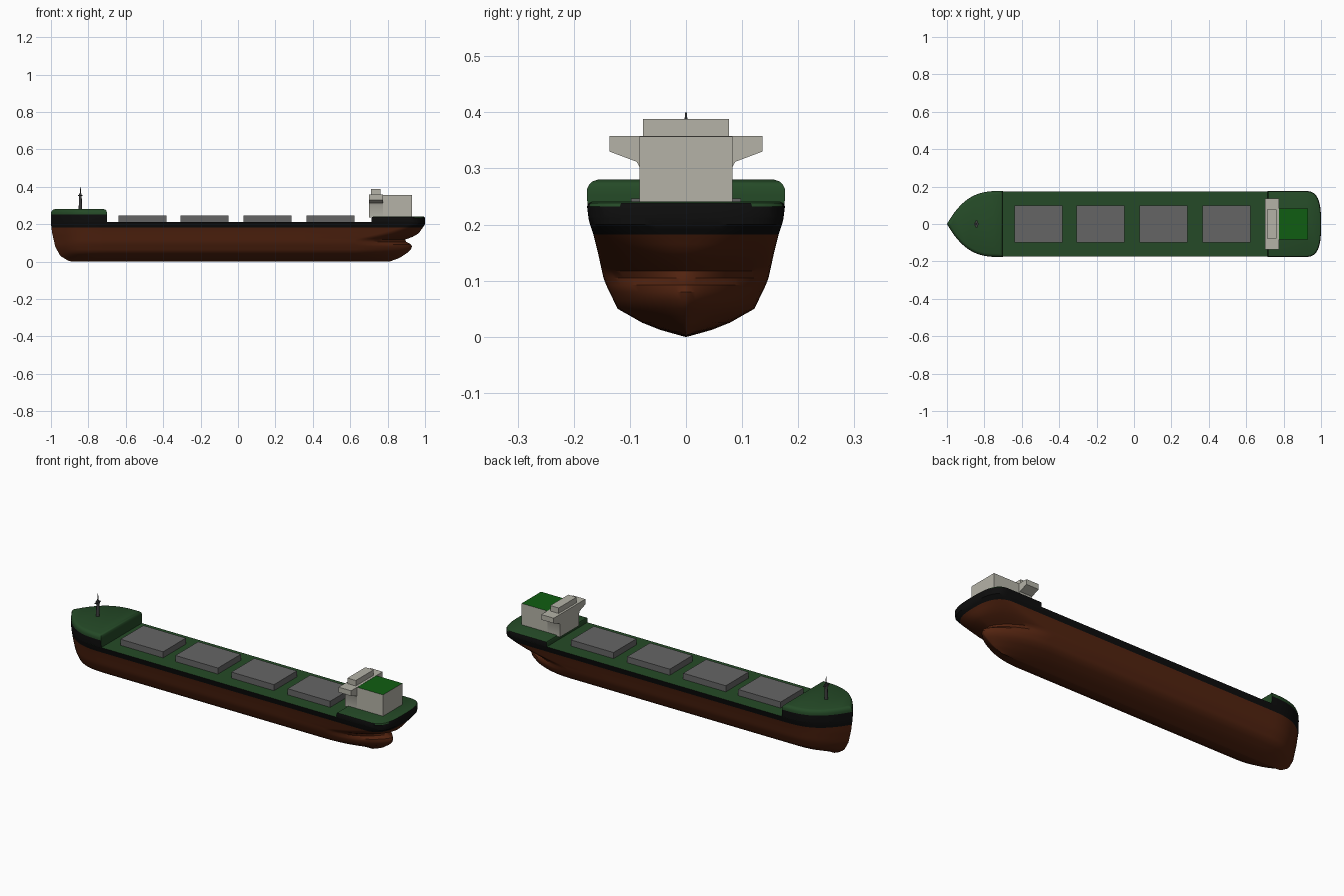
import bpy, bmesh, math
from mathutils import Vector

if "Cube" in bpy.data.objects:
    bpy.data.objects.remove(bpy.data.objects["Cube"])


def mat(name, r, g, b):
    m = bpy.data.materials.new(name)
    m.diffuse_color = (r, g, b, 1)
    m.use_nodes = True
    m.node_tree.nodes["Principled BSDF"].inputs["Base Color"].default_value = m.diffuse_color
    return m


RED = mat("red_brown_antifouling", 0.085, 0.017, 0.005)
BLACK = mat("black_topsides", 0.004, 0.004, 0.004)
GREEN = mat("deck_green", 0.018, 0.068, 0.02)
ROOF = mat("roof_green", 0.005, 0.11, 0.006)
GREY = mat("hatch_grey", 0.13, 0.13, 0.13)
CREAM = mat("house_cream", 0.46, 0.45, 0.39)
DARK = mat("mast_grey", 0.05, 0.05, 0.05)

# lines of the ship by height z
WIDTH = [(0, .002), (.012, .045), (.025, .078), (.05, .122), (.1, .146),
         (.15, .157), (.182, .165), (.2, .171), (.22, .176), (.3, .178)]
STEM = [(0, -.89), (.006, -.91), (.03, -.95), (.08, -.977), (.15, -.993), (.2, -1), (.3, -1)]
STERN = [(0, .81), (.02, .865), (.05, .91), (.065, .925), (.08, .93), (.092, .925),
         (.105, .90), (.117, .893), (.133, .935), (.15, .965), (.182, .988), (.2, 1), (.3, 1)]
RUN = [(0, .28), (.1, .30), (.13, .26), (.182, .12), (.2, .09), (.3, .09)]
POWER = [(0, 1.9), (.11, 1.9), (.15, 2.3), (.2, 3), (.3, 3)]
ROUND = [(0, 1.4), (.11, 1.4), (.15, 2), (.2, 3), (.3, 3)]


def lerp(table, z):
    for (a, u), (b, v) in zip(table, table[1:]):
        if z <= b:
            return u + (v - u) * (z - a) / (b - a)
    return table[-1][1]


def waterline(z, part="all", inset=0.0):
    """Half outline from bow to stern at height z."""
    pts = []
    w = lerp(WIDTH, z) - inset
    if part in ("all", "bow"):
        x0, x1 = lerp(STEM, z) + inset, -.70 - inset * .8
        for i in range(19):
            t = (i / 18) ** 1.6
            pts.append((x0 + (x1 - x0) * t, w * (1 - (1 - t) ** 3)))
    if part in ("all", "stern"):
        x1, run = lerp(STERN, z) - inset, lerp(RUN, z)
        if part == "stern":
            pts.append((.715 + inset, w))
        else:
            pts += [(-.35, w), (0, w), (.35, w)]
        n, m = lerp(POWER, z), lerp(ROUND, z)
        for i in range(19):
            s = 1 - (1 - i / 18) ** 2
            pts.append((x1 - run + run * s, w * max(0, 1 - s ** n) ** (1 / m)))
    return [(x, y, z) for x, y in pts]


def finish(bm, name, mats, rule=None, angle=35):
    bmesh.ops.remove_doubles(bm, verts=bm.verts, dist=1e-5)
    bmesh.ops.recalc_face_normals(bm, faces=bm.faces)
    bm.normal_update()
    if rule:
        for f in bm.faces:
            f.material_index = rule(f.calc_center_median(), f.normal)
    me = bpy.data.meshes.new(name)
    bm.to_mesh(me)
    bm.free()
    for m in mats:
        me.materials.append(m)
    ob = bpy.data.objects.new(name, me)
    bpy.context.collection.objects.link(ob)
    bpy.ops.object.select_all(action='DESELECT')
    ob.select_set(True)
    bpy.context.view_layer.objects.active = ob
    bpy.ops.object.shade_smooth_by_angle(angle=math.radians(angle))
    return ob


def loft(name, halves, mats, rule):
    bm = bmesh.new()
    rings = []
    for h in halves:
        loop = h + [(x, -y, z) for x, y, z in reversed(h)]
        rings.append([bm.verts.new(p) for p in loop])
    for a, b in zip(rings, rings[1:]):
        for i in range(len(a)):
            j = (i + 1) % len(a)
            bm.faces.new((a[i], a[j], b[j], b[i]))
    bm.faces.new(rings[0])
    bm.faces.new(rings[-1])
    return finish(bm, name, mats, rule)


def box(name, x, y, z, mats, rule=None):
    bm = bmesh.new()
    bmesh.ops.create_cube(bm, size=1)
    for v in bm.verts:
        v.co = Vector(r[0] if c < 0 else r[1] for c, r in zip(v.co, (x, y, z)))
    return finish(bm, name, mats, rule)


def prism(name, profile, x0, x1, m):
    """Extrude a y-z profile along x."""
    bm = bmesh.new()
    f = bm.faces.new([bm.verts.new((x0, y, z)) for y, z in profile])
    ext = bmesh.ops.extrude_face_region(bm, geom=[f])
    for v in ext["geom"]:
        if isinstance(v, bmesh.types.BMVert):
            v.co.x = x1
    return finish(bm, name, [m])


# main hull with painted bands
levels = [0, .006, .012, .018, .025, .037, .05, .065, .08, .092, .105, .117, .125,
          .133, .141, .15, .165, .182, .191, .2, .213]
loft("hull", [waterline(z) for z in levels], [RED, BLACK, GREEN],
     lambda c, n: 2 if n.z > .8 and c.z > .21 else (1 if c.z > .182 else 0))

# raised forecastle and poop with rounded deck edges
loft("forecastle", [waterline(z, "bow", i) for z, i in
                    [(.21, 0), (.252, 0), (.264, .001), (.272, .005), (.277, .011), (.28, .02)]],
     [BLACK, GREEN],
     lambda c, n: 1 if c.z > .254 or n.x > .6 else 0)
loft("poop_deck", [waterline(z, "stern", i) for z, i in
                   [(.21, 0), (.232, 0), (.238, .003), (.241, .009)]],
     [BLACK, GREEN],
     lambda c, n: 1 if n.z > .5 or n.x < -.6 else 0)

# cargo hatches
for k, x in enumerate((-.51, -.18, .157, .495)):
    box(f"hatch_cover_{k + 1}", (x - .128, x + .128), (-.098, .098), (.205, .246), [GREY])

# accommodation block with green roof
box("deckhouse", (.775, .93), (-.083, .083), (.235, .357), [CREAM, ROOF],
    lambda c, n: 1 if n.z > .5 else 0)

# bridge tower with tapered wings
half = [(.083, .235), (.083, .303), (.088, .312), (.136, .33), (.136, .358)]
prism("bridge_tower", half + [(-y, z) for y, z in reversed(half)], .70, .775, CREAM)
box("wheelhouse", (.712, .762), (-.077, .077), (.35, .388), [CREAM])

# foremast
bm = bmesh.new()
for r1, r2, z0, z1 in ((.009, .007, .275, .365), (.012, .012, .35, .357), (.003, .002, .36, .40)):
    geo = bmesh.ops.create_cone(bm, cap_ends=True, segments=12, radius1=r1, radius2=r2, depth=z1 - z0)
    bmesh.ops.translate(bm, verts=geo["verts"], vec=(-.843, 0, (z0 + z1) / 2))
finish(bm, "foremast", [DARK])
box("mast_crosstree", (-.848, -.838), (-.02, .02), (.352, .356), [DARK])
